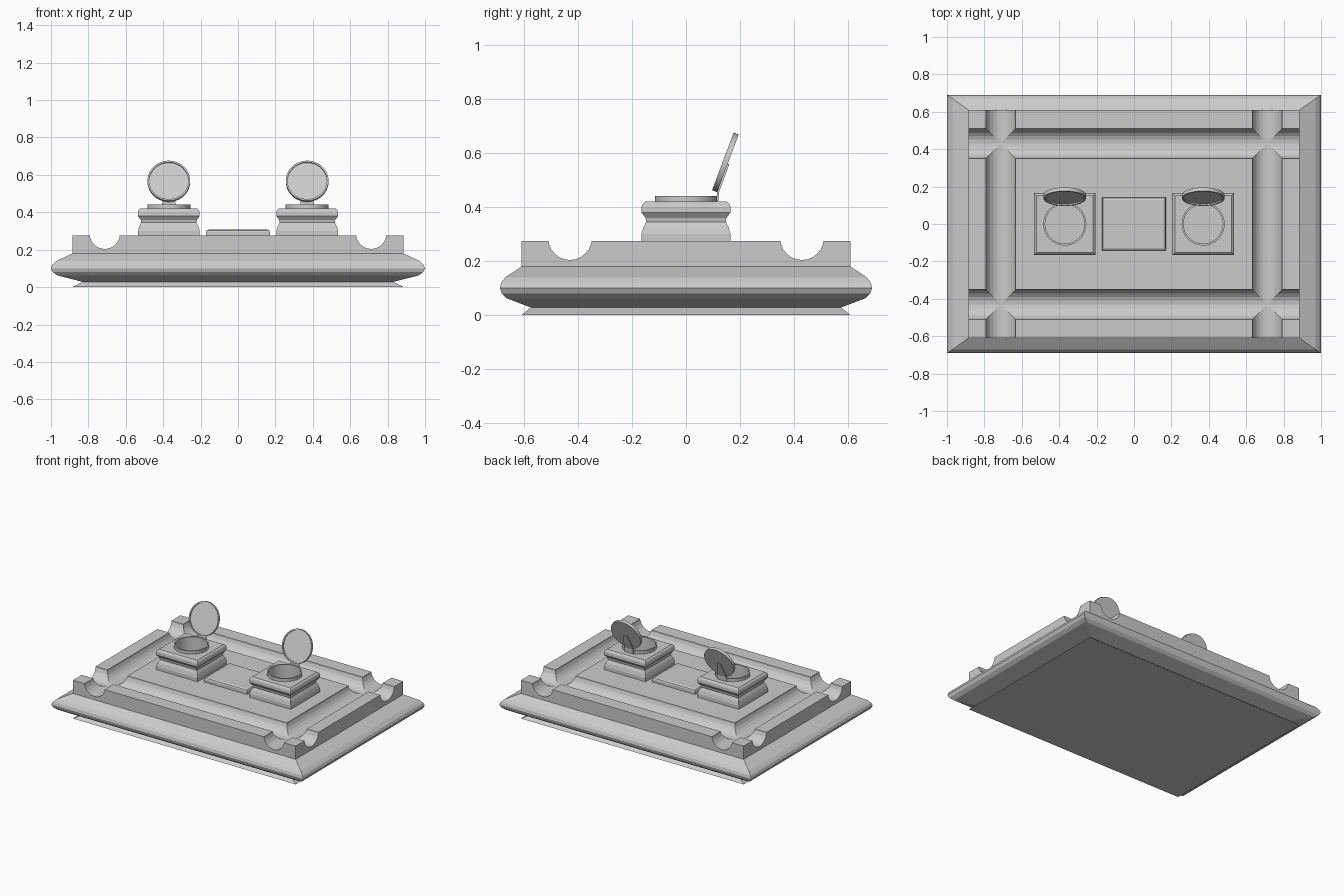
import bpy, bmesh, math
from mathutils import Matrix, Vector

if "Cube" in bpy.data.objects:
    bpy.data.objects.remove(bpy.data.objects["Cube"], do_unlink=True)

grey = bpy.data.materials.new("plain grey")
grey.use_nodes = True
colour = (0.6, 0.6, 0.6, 1)
grey.diffuse_color = colour
grey.node_tree.nodes["Principled BSDF"].inputs["Base Color"].default_value = colour


def finish(name, bm, matrix=Matrix()):
    bmesh.ops.recalc_face_normals(bm, faces=bm.faces)
    mesh = bpy.data.meshes.new(name)
    bm.to_mesh(mesh)
    bm.free()
    mesh.materials.append(grey)
    obj = bpy.data.objects.new(name, mesh)
    obj.matrix_world = matrix
    bpy.context.collection.objects.link(obj)
    return obj


def bridge(bm, rings, closed=False):
    n = len(rings[0])
    pairs = list(zip(rings, rings[1:]))
    for a, b in pairs:
        for i in range(n):
            j = (i + 1) % n
            bm.faces.new((a[i], a[j], b[j], b[i]))
    bm.faces.new(rings[0])
    bm.faces.new(rings[-1])


def stacked_rectangles(name, levels, matrix=Matrix()):
    """Closed moulding from (half width, half depth, height) levels."""
    bm = bmesh.new()
    rings = [[bm.verts.new((sx * w, sy * d, z))
              for sx, sy in ((-1, -1), (1, -1), (1, 1), (-1, 1))] for w, d, z in levels]
    bridge(bm, rings)
    return finish(name, bm, matrix)


def turned(name, profile, matrix=Matrix(), sides=48):
    """Closed turned body from (radius, height) points."""
    bm = bmesh.new()
    rings = [[bm.verts.new((r * math.cos(t * math.tau / sides),
                            r * math.sin(t * math.tau / sides), z))
              for t in range(sides)] for r, z in profile]
    bridge(bm, rings)
    return finish(name, bm, matrix)


def smooth(obj):
    bpy.ops.object.select_all(action='DESELECT')
    obj.select_set(True)
    bpy.context.view_layer.objects.active = obj
    bpy.ops.object.shade_smooth_by_angle(angle=math.radians(35))


def cut(obj, cutter):
    mod = obj.modifiers.new("cut", 'BOOLEAN')
    mod.operation = 'DIFFERENCE'
    mod.solver = 'EXACT'
    mod.object = cutter
    cutter.hide_render = True
    bpy.context.view_layer.objects.active = obj
    bpy.ops.object.modifier_apply(modifier="cut")
    bpy.data.objects.remove(cutter, do_unlink=True)


# Base with undercut foot and rounded rim
TOP = 0.275
base = stacked_rectangles("base", [
    (0.885, 0.61, 0), (0.83, 0.575, 0.028), (0.965, 0.665, 0.062), (0.99, 0.683, 0.08),
    (1.0, 0.69, 0.1), (0.992, 0.685, 0.12), (0.97, 0.67, 0.14), (0.885, 0.61, 0.18),
    (0.885, 0.61, TOP)])

# Pen grooves crossing near the corners
for side in (-1, 1):
    along_x = Matrix.Translation((0, side * 0.43, 0.285)) @ Matrix.Rotation(math.pi / 2, 4, 'Y')
    along_y = Matrix.Translation((side * 0.712, 0, 0.285)) @ Matrix.Rotation(math.pi / 2, 4, 'X')
    for turn in (along_x, along_y):
        cut(base, turned("groove_cutter", [(0.081, -1.2), (0.081, 1.2)], turn, 24))

# Low pad between the inkwells
stacked_rectangles("centre_pad", [
    (0.17, 0.142, TOP - 0.01), (0.17, 0.142, 0.296), (0.166, 0.138, 0.304),
    (0.155, 0.127, 0.308)])

for side, label in ((1, "left"), (-1, "right")):
    place = Matrix.Translation((side * 0.37, 0, 0))

    # Waisted square inkwell body with a round well
    body = stacked_rectangles(label + "_inkwell", [(h, h, z) for h, z in (
        (0.165, TOP - 0.01), (0.165, 0.3), (0.158, 0.325), (0.147, 0.345), (0.15, 0.36),
        (0.165, 0.38), (0.165, 0.4), (0.161, 0.412), (0.152, 0.42))], place)
    cut(body, turned("well_cutter", [(0.105, 0.33), (0.105, 0.5)], place))

    # Collar around the well
    bm = bmesh.new()
    section = ((0.115, 0.415), (0.115, 0.442), (0.105, 0.442), (0.105, 0.415))
    loop = [bm.verts.new((r, 0, z)) for r, z in section]
    edges = [bm.edges.new((loop[i], loop[i - 1])) for i in range(4)]
    bmesh.ops.spin(bm, geom=loop + edges, axis=(0, 0, 1), cent=(0, 0, 0),
                   angle=math.tau, steps=48, use_merge=True)
    bmesh.ops.remove_doubles(bm, verts=bm.verts, dist=0.0001)
    smooth(finish(label + "_collar", bm, place))

    # Open lid, recessed on its inner face
    tilt = Matrix.Rotation(math.radians(90 - 20.5), 4, 'X')
    lid = turned(label + "_lid", [
        (0.114, -0.01), (0.114, 0.01), (0.105, 0.01), (0.105, 0.002)],
        place @ Matrix.Translation((0, 0.146, 0.566)) @ tilt)
    smooth(lid)

    # Tapering hinge strap behind the lid
    bm = bmesh.new()
    rows = []
    for y, z, half in ((0.113, 0.422, 0.035), (0.115, 0.455, 0.035),
                       (0.132, 0.5, 0.028), (0.154, 0.56, 0.012)):
        rows.append([bm.verts.new((x, y + dy, z)) for x, dy in (
            (-half, 0), (half, 0), (half, 0.007), (-half, 0.007))])
    bridge(bm, rows)
    finish(label + "_hinge", bm, place)
